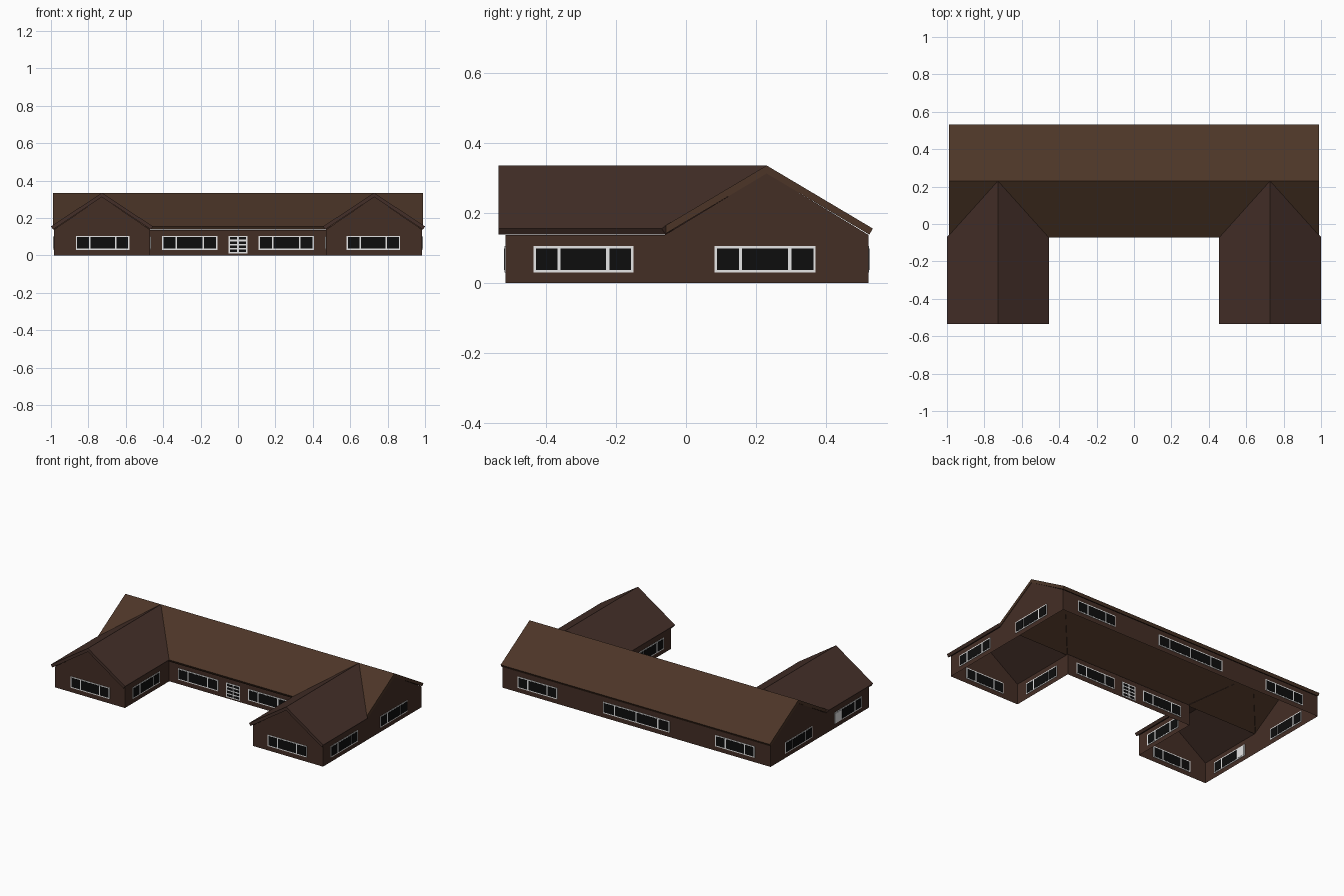
import bpy, bmesh
from mathutils import Vector

cube = bpy.data.objects.get("Cube")
if cube:
    bpy.data.objects.remove(cube, do_unlink=True)


def material(name, rgb):
    lin = [((c / 255 + 0.055) / 1.055) ** 2.4 if c > 10 else c / 255 / 12.92 for c in rgb]
    m = bpy.data.materials.new(name)
    m.use_nodes = True
    m.diffuse_color = (*lin, 1)
    m.node_tree.nodes["Principled BSDF"].inputs["Base Color"].default_value = (*lin, 1)
    return m


WALL = material("brown wall", (68, 46, 37))
MAIN_ROOF = material("warm brown roof", (76, 53, 39))
WING_ROOF = material("dark brown roof", (68, 47, 40))
WHITE = material("white frame", (255, 255, 255))
GLASS = material("black glass", (13, 13, 13))


def finish(name, bm, *mats):
    bmesh.ops.recalc_face_normals(bm, faces=bm.faces)
    me = bpy.data.meshes.new(name)
    bm.to_mesh(me)
    bm.free()
    for m in mats:
        me.materials.append(m)
    ob = bpy.data.objects.new(name, me)
    bpy.context.collection.objects.link(ob)
    return ob


# Main dimensions
END, INNER = 0.985, 0.47             # outer and courtyard wall x
FRONT, COURT, BACK = -0.515, -0.05, 0.52
RIDGE_Y, RIDGE_X = 0.23, 0.7275
EAVE, RIDGE, WALL_TOP = 0.155, 0.335, 0.137
APEX = 0.313                         # underside of the ridge

# Walls: an open U-shaped shell
half = [(INNER, COURT), (INNER, FRONT), (END, FRONT), (END, BACK)]
loop = half + [(-x, y) for x, y in reversed(half)]
bm = bmesh.new()
for (x0, y0), (x1, y1) in zip(loop, loop[1:] + loop[:1]):
    bm.faces.new([bm.verts.new(p) for p in (
        (x0, y0, 0), (x1, y1, 0), (x1, y1, WALL_TOP), (x0, y0, WALL_TOP))])
bmesh.ops.remove_doubles(bm, verts=bm.verts, dist=0.0001)
finish("walls", bm, WALL)

# Gable triangles above the walls
for s, side in ((1, "left"), (-1, "right")):
    for name, tri in (
        ("end_gable", [(END, -0.06, WALL_TOP), (END, BACK, WALL_TOP), (END, RIDGE_Y, APEX)]),
        ("wing_gable", [(INNER, FRONT, WALL_TOP), (END, FRONT, WALL_TOP), (RIDGE_X, FRONT, APEX)]),
    ):
        bm = bmesh.new()
        bm.faces.new([bm.verts.new((s * x, y, z)) for x, y, z in tri])
        finish(f"{side}_{name}", bm, WALL)


def roof_section(half_width):
    """Cross-section of a pitched slab: offset from ridge and height."""
    n = Vector((RIDGE - EAVE, half_width)).normalized() * 0.02
    low = (half_width - n.x, EAVE - n.y)
    return [(-half_width, EAVE), (0, RIDGE), (half_width, EAVE),
            low, (0, RIDGE - 0.023), (-low[0], low[1])]


def loft(name, ring_a, ring_b, mat):
    bm = bmesh.new()
    a = [bm.verts.new(p) for p in ring_a]
    b = [bm.verts.new(p) for p in ring_b]
    n = len(a)
    for i in range(n):
        j = (i + 1) % n
        bm.faces.new((a[i], a[j], b[j], b[i]))
    for r in (a, b):                 # end caps, one quad per slope
        bm.faces.new((r[0], r[1], r[4], r[5]))
        bm.faces.new((r[1], r[2], r[3], r[4]))
    return finish(name, bm, mat)


# Main roof along x
sec = roof_section(0.303)
loft("main_roof", [(-0.988, RIDGE_Y + o, z) for o, z in sec],
     [(0.988, RIDGE_Y + o, z) for o, z in sec], MAIN_ROOF)

# Wing roofs, mitred into the main roof along the valleys
sec = roof_section(0.2725)
for s, side in ((1, "left"), (-1, "right")):
    front = [(s * (RIDGE_X + o), -0.535, z) for o, z in sec]
    valley = [(s * (RIDGE_X + o), RIDGE_Y - abs(o) * 1.1, z) for o, z in sec]
    loft(f"{side}_wing_roof", front, valley, WING_ROOF)


def plate(bm, axis, at, u0, u1, z0, z1, thick, mat):
    """Thin box lying in a wall; axis is the wall's normal axis."""
    geo = bmesh.ops.create_cube(bm, size=1)
    for v in geo["verts"]:
        u = u0 if v.co.x < 0 else u1
        d = at + v.co.y * thick
        z = z0 if v.co.z < 0 else z1
        v.co = (d, u, z) if axis == "x" else (u, d, z)
    for f in {f for v in geo["verts"] for f in v.link_faces}:
        f.material_index = mat


def window(name, axis, at, u0, u1, panes=(1, 2.1, 1), rows=1, z0=0.03, z1=0.105, blank=None):
    bm = bmesh.new()
    plate(bm, axis, at, u0, u1, z0, z1, 0.005, 0)
    edge, bar = 0.007, 0.009
    unit = (u1 - u0 - 2 * edge - bar * (len(panes) - 1)) / sum(panes)
    row_h = (z1 - z0 - 2 * edge - bar * (rows - 1)) / rows
    u = u0 + edge
    for i, p in enumerate(panes):
        for r in range(rows):
            z = z0 + edge + r * (row_h + bar)
            plate(bm, axis, at, u, u + p * unit, z, z + row_h, 0.008, 0 if i == blank else 1)
        u += p * unit + bar
    finish(name, bm, WHITE, GLASS)


# Windows repeated on both halves
for s, side in ((1, "left"), (-1, "right")):
    for name, y, a, b in (("wing_front", FRONT, 0.58, 0.867),
                          ("courtyard", COURT, 0.11, 0.405),
                          ("back", BACK, 0.58, 0.87)):
        window(f"{side}_{name}_window", "y", y, *sorted((s * a, s * b)))
    window(f"{side}_outer_wing_window", "x", s * END, -0.435, -0.15,
           blank=2 if s < 0 else None)
    window(f"{side}_end_window", "x", s * END, 0.082, 0.37)
    window(f"{side}_inner_wing_window", "x", s * INNER, -0.435, -0.15)

# Wide back window and glazed double door
window("back_centre_window", "y", BACK, -0.245, 0.245, panes=(1, 2, 2, 1))
window("front_door", "y", COURT, -0.05, 0.05, panes=(1, 1), rows=4, z0=0.01)
